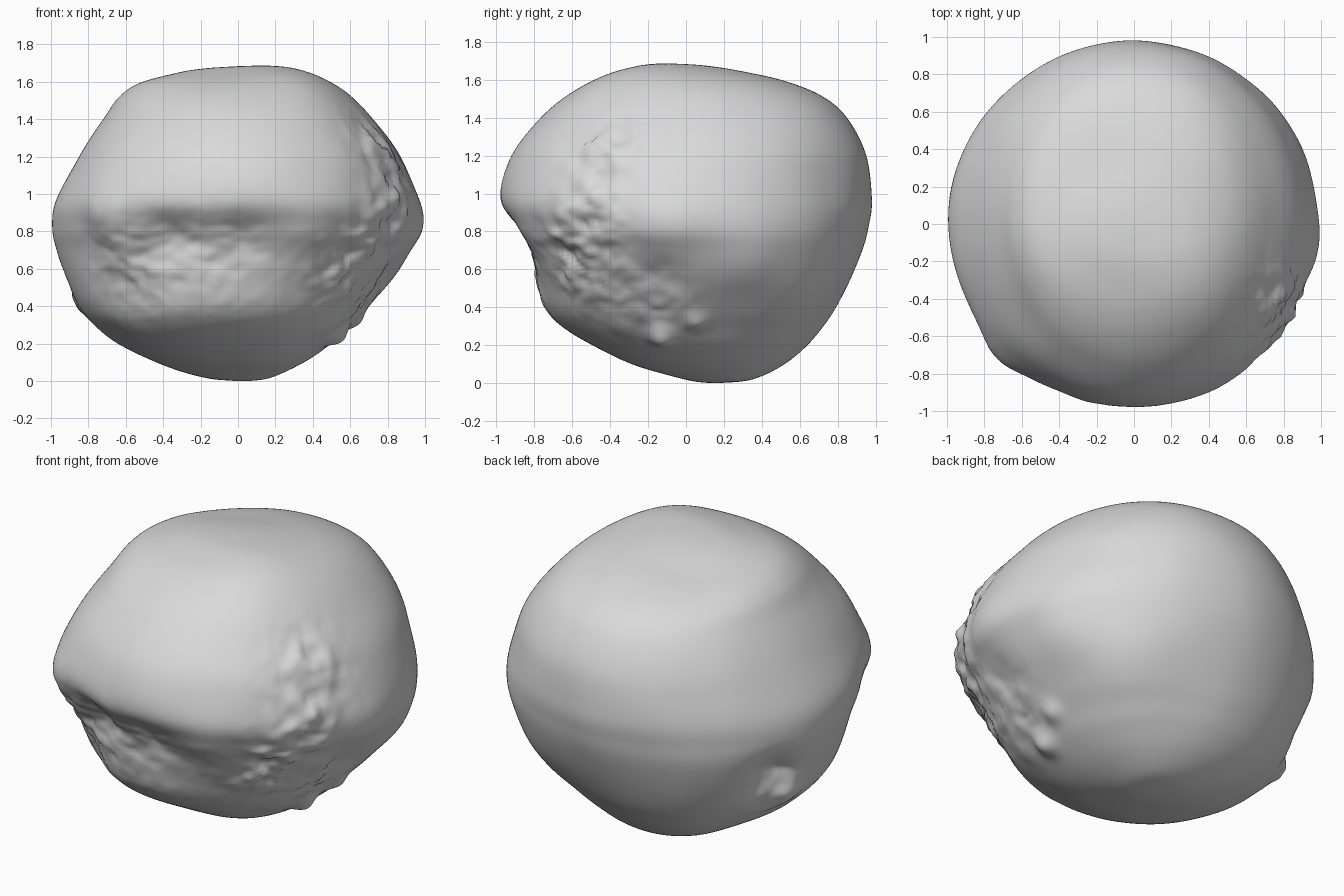
import bpy
import math
from mathutils import Vector, noise

cube = bpy.data.objects.get("Cube")
if cube:
    bpy.data.objects.remove(cube, do_unlink=True)

SEGMENTS = 220
STEPS = 8
CORE = Vector((0, 0, 0.84))

# Outline by height: z, left edge x, right edge x, front edge y, back edge y
OUTLINE = [
    (0, -.02, .06, .12, .18),
    (.02, -.17, .18, -.01, .34),
    (.1, -.42, .36, -.28, .5),
    (.2, -.64, .5, -.5, .63),
    (.3, -.77, .6, -.66, .72),
    (.4, -.85, .7, -.74, .79),
    (.55, -.92, .83, -.78, .87),
    (.7, -.97, .92, -.82, .93),
    (.82, -.99, .97, -.9, .96),
    (.97, -.97, .96, -.98, .98),
    (1.2, -.85, .87, -.92, .95),
    (1.4, -.72, .72, -.76, .85),
    (1.52, -.64, .6, -.61, .71),
    (1.6, -.53, .47, -.45, .52),
    (1.65, -.34, .33, -.28, .3),
    (1.672, -.18, .18, -.17, .14),
    (1.68, -.03, .03, -.06, 0),
]

# Dents and lumps: centre, radius, height outwards
LUMPS = [
    ((-.7, -.7, .85), .14, .045),    # front corner
    ((-.66, -.64, 1.1), .25, .03),   # fuller flank above it
    ((-.66, -.66, .68), .12, .03),   # and below it
    ((-.57, -.58, .43), .14, -.03),
    ((.71, -.64, .74), .14, .04),    # other front corner
    ((.38, -.78, .76), .2, .045),    # ridge fading out
    ((-.35, -.8, .8), .13, -.04),    # hollow under the front ridge
    ((0, -.85, .82), .12, -.03),
    ((-.2, -.74, .56), .16, .025),   # swelling below the hollow
    ((-.82, .36, .6), .13, -.09),    # side pit and its lower lip
    ((-.85, .23, .42), .09, .04),
    ((.98, -.12, .8), .18, .025),    # widest point
    ((.84, -.17, .52), .14, -.04),   # hollow below it
    ((.53, -.13, .24), .07, .05),    # small knobs below the hollow
    ((.62, .05, .33), .06, .03),
    ((.52, -.35, .27), .09, .02),
    ((.58, .58, .42), .32, .06),     # rounded back flank
    ((.86, .36, .62), .18, .02),
    ((-.35, .4, 1.6), .35, -.04),    # tilt of the top
    ((.32, -.36, 1.6), .3, .03),
    ((-.3, .42, .2), .3, .025),      # fuller underside
    ((.22, -.28, .18), .25, .02),
]

# Weathered patches: centre, radius, strength
ROUGH = [
    ((.74, -.4, 1.18), .2, .04),
    ((.8, -.5, .88), .18, .035),
    ((.6, -.6, .62), .22, .04),
    ((-.1, -.8, .7), .25, .02),
    ((-.55, -.65, .65), .25, .025),
    ((-.8, .33, .5), .18, .025),
    ((.75, -.2, .42), .2, .02),
]


def smooth_between(a, b, c, d, t):
    """Catmull-Rom value between b and c."""
    return b + t * (c - a + t * (2 * a - 5 * b + 4 * c - d + t * (3 * (b - c) + d - a))) / 2


def falloff(point, centre, radius):
    return math.exp(-(point - Vector(centre)).length_squared / radius ** 2)


def weather(point):
    """Push a surface point in or out along the line from the core."""
    push = 0.006 * noise.noise(point * 3)
    push += sum(h * falloff(point, c, r) for c, r, h in LUMPS)
    wear = sum(s * falloff(point, c, r) for c, r, s in ROUGH)
    grain = noise.noise(point * 9) + 0.6 * noise.noise(point * 20)
    return point + (point - CORE).normalized() * (push + wear * grain)


def ring(row):
    """Rounded cross-section, a little squarer near the top."""
    z, left, right, front, back = row
    power = 2 / (2 + 0.18 * min(1, max(0, (z - 1.1) * 2)))
    points = []
    for i in range(SEGMENTS):
        a = math.tau * i / SEGMENTS
        c, s = math.cos(a), math.sin(a)
        x = (left + right) / 2 + (right - left) / 2 * math.copysign(abs(c) ** power, c)
        y = (front + back) / 2 + (back - front) / 2 * math.copysign(abs(s) ** power, s)
        points.append(weather(Vector((x, y, z))))
    return points


# Loft the rings from bottom to top
rows = []
last = len(OUTLINE) - 1
for k in range(last):
    quad = [OUTLINE[min(last, max(0, k + j))] for j in (-1, 0, 1, 2)]
    for step in range(STEPS):
        rows.append([smooth_between(*v, step / STEPS) for v in zip(*quad)])
rows.append(OUTLINE[-1])

verts = [p for row in rows for p in ring(row)]
faces = []
for k in range(len(rows) - 1):
    for i in range(SEGMENTS):
        j = (i + 1) % SEGMENTS
        low, high = k * SEGMENTS, (k + 1) * SEGMENTS
        faces.append((low + i, low + j, high + j, high + i))
faces.append(tuple(reversed(range(SEGMENTS))))
faces.append(tuple(range(len(verts) - SEGMENTS, len(verts))))

# Rest on the ground
floor = Vector((0, 0, min(v.z for v in verts)))
verts = [v - floor for v in verts]

mesh = bpy.data.meshes.new("boulder")
mesh.from_pydata(verts, [], faces)
mesh.update()
boulder = bpy.data.objects.new("boulder", mesh)
bpy.context.collection.objects.link(boulder)

# Stone colour
stone = bpy.data.materials.new("grey stone")
stone.use_nodes = True
colour = (0.7, 0.7, 0.7, 1)
stone.diffuse_color = colour
for node in stone.node_tree.nodes:
    if node.type == "BSDF_PRINCIPLED":
        node.inputs["Base Color"].default_value = colour
mesh.materials.append(stone)

mesh.polygons.foreach_set("use_smooth", [True] * len(mesh.polygons))
